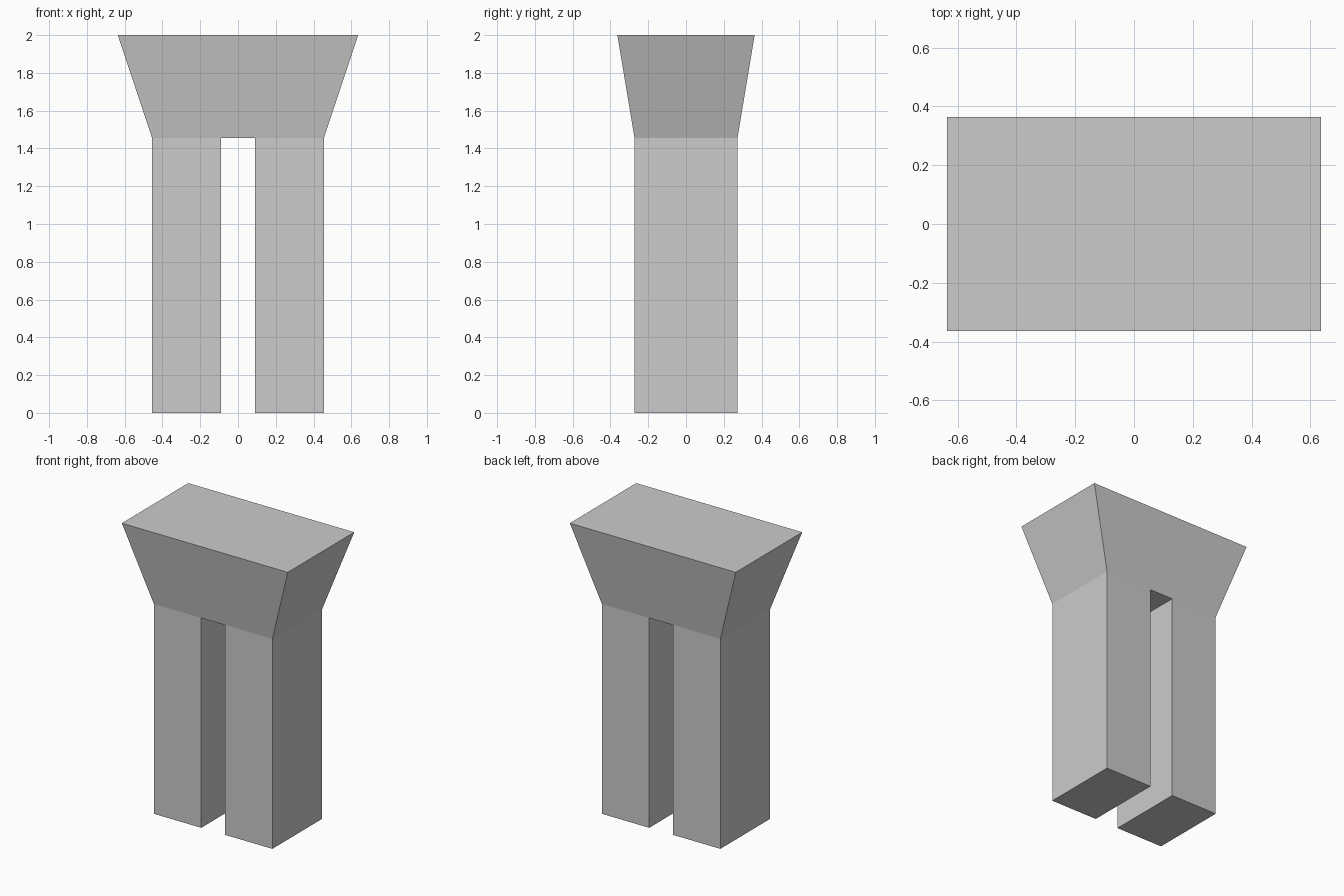
import bpy
import bmesh

if "Cube" in bpy.data.objects:
    bpy.data.objects.remove(bpy.data.objects["Cube"])

U = 2 / 11  # modelling unit: the pier is 11 units tall

# Front outline as (x, z, half depth), running counter-clockwise
outline = [(-2.5, 0, 1.5), (-0.5, 0, 1.5), (-0.5, 8, 1.5), (0.5, 8, 1.5), (0.5, 0, 1.5),
           (2.5, 0, 1.5), (2.5, 8, 1.5), (3.5, 11, 2), (-3.5, 11, 2), (-2.5, 8, 1.5)]
# Left leg, right leg and flared head on the front and back
panels = [(0, 1, 2, 9), (4, 5, 6, 3), (9, 2, 3, 6, 7, 8)]

bm = bmesh.new()
front = [bm.verts.new((x * U, -d * U, z * U)) for x, z, d in outline]
back = [bm.verts.new((x * U, d * U, z * U)) for x, z, d in outline]
for panel in panels:
    bm.faces.new([front[i] for i in panel])
    bm.faces.new([back[i] for i in reversed(panel)])

# Sides, soles, underside of the gap and top
n = len(outline)
for i in range(n):
    j = (i + 1) % n
    bm.faces.new((front[j], front[i], back[i], back[j]))

bmesh.ops.recalc_face_normals(bm, faces=bm.faces[:])
mesh = bpy.data.meshes.new("flared_pier")
bm.to_mesh(mesh)
bm.free()
bpy.context.collection.objects.link(bpy.data.objects.new("flared_pier", mesh))
